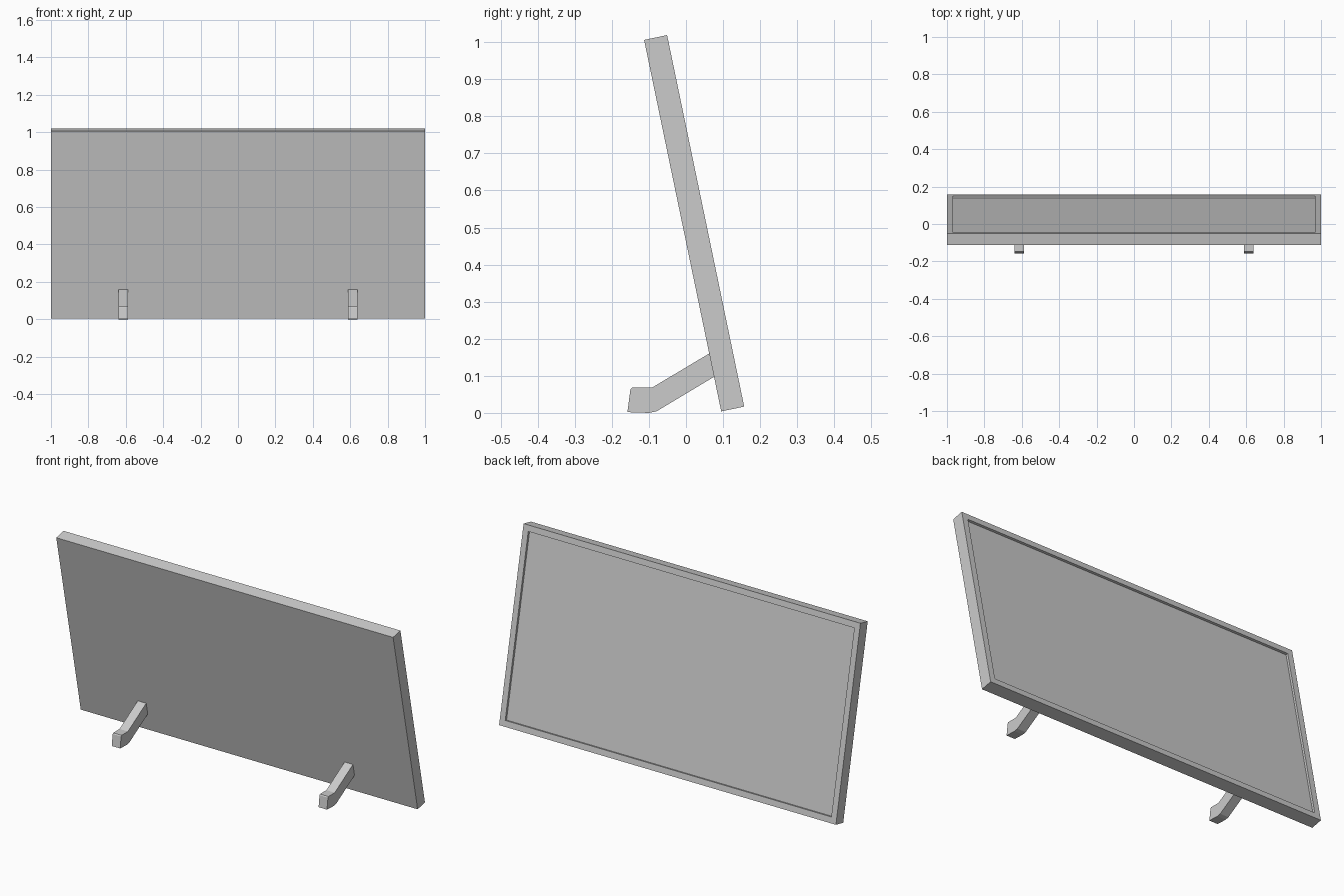
import bpy, bmesh
from mathutils import Vector

if "Cube" in bpy.data.objects:
    bpy.data.objects.remove(bpy.data.objects["Cube"])


def add_object(name, bm):
    bmesh.ops.recalc_face_normals(bm, faces=bm.faces)
    mesh = bpy.data.meshes.new(name)
    bm.to_mesh(mesh)
    bm.free()
    ob = bpy.data.objects.new(name, mesh)
    bpy.context.collection.objects.link(ob)
    return ob


def extrude_profile(points, x0, x1):
    """Extrude a (y, z) outline along x."""
    bm = bmesh.new()
    face = bm.faces.new([bm.verts.new((x0, y, z)) for y, z in points])
    ext = bmesh.ops.extrude_face_region(bm, geom=[face])
    verts = [g for g in ext["geom"] if isinstance(g, bmesh.types.BMVert)]
    bmesh.ops.translate(bm, verts=verts, vec=(x1 - x0, 0, 0))
    bmesh.ops.recalc_face_normals(bm, faces=bm.faces)
    return bm


# Leaning panel with a shallow recessed field inside a thin frame on the back
panel = extrude_profile(
    [(0.095, 0.004), (0.157, 0.017), (-0.051, 1.019), (-0.113, 1.006)], -1, 1)
panel.normal_update()
back_dir = Vector((0, 0.979, 0.203))
back = max(panel.faces, key=lambda f: f.normal.dot(back_dir))
bmesh.ops.inset_region(panel, faces=[back], thickness=0.045, depth=0)
ext = bmesh.ops.extrude_discrete_faces(panel, faces=[back])
bmesh.ops.translate(panel, verts=ext["faces"][0].verts, vec=back_dir * -0.012)
add_object("panel", panel)

# Bent prop feet on the front
foot = [(0.064, 0.161), (-0.092, 0.068), (-0.146, 0.068), (-0.150, 0.063),
        (-0.158, 0.002), (-0.100, 0.0), (-0.080, 0.004), (0.077, 0.098)]
for side, x in (("left", -0.614), ("right", 0.614)):
    add_object(side + "_foot", extrude_profile(foot, x - 0.025, x + 0.025))
